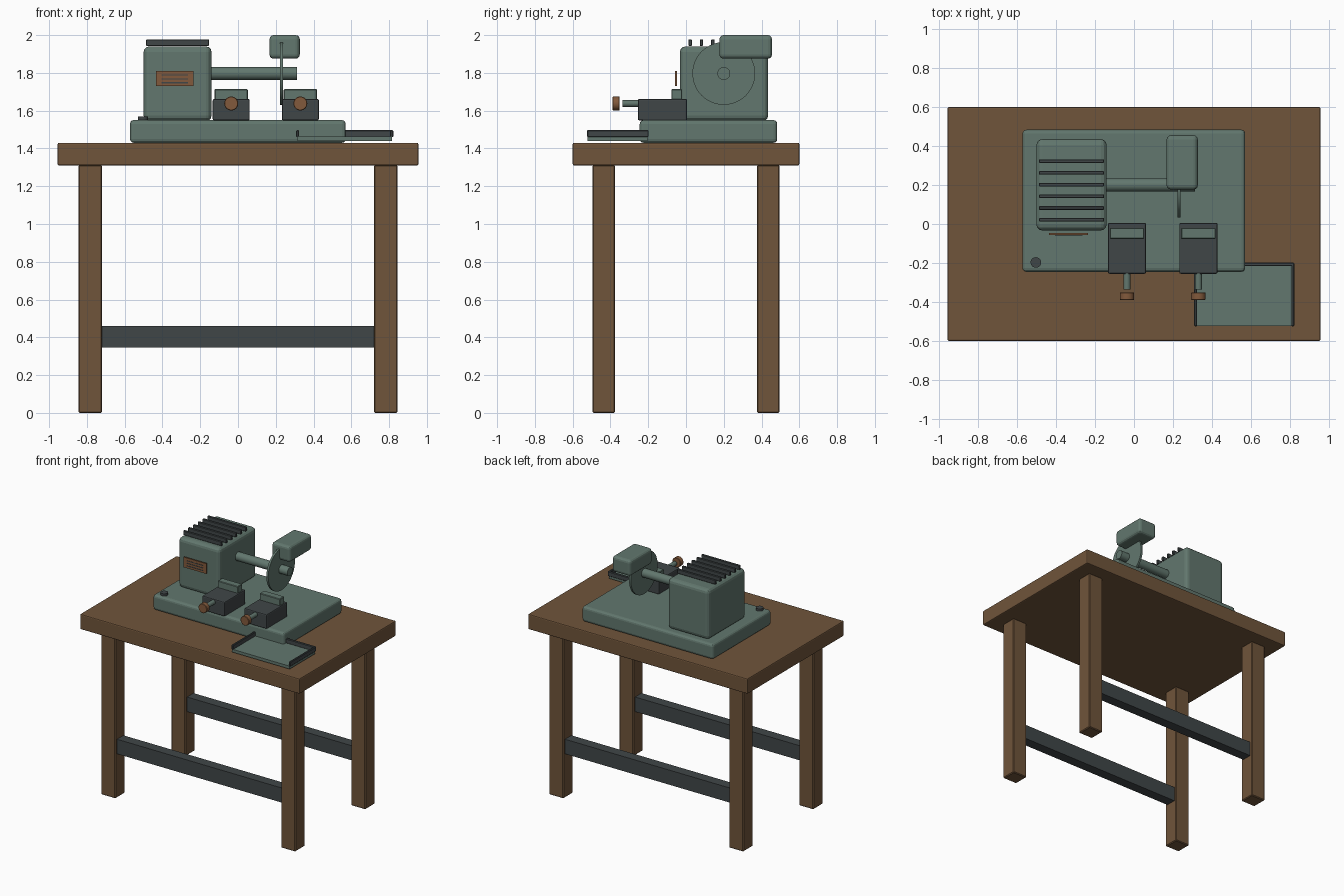
import bpy
import math
from mathutils import Vector

if "Cube" in bpy.data.objects:
    bpy.data.objects.remove(bpy.data.objects["Cube"])


def material(name, rgb):
    m = bpy.data.materials.new(name)
    m.diffuse_color = (*rgb, 1)
    m.use_nodes = True
    m.node_tree.nodes["Principled BSDF"].inputs["Base Color"].default_value = m.diffuse_color
    return m


WOOD = material("brown_wood", (0.162, 0.090, 0.043))
GREEN = material("grey_green_paint", (0.122, 0.185, 0.156))
DARK = material("charcoal_metal", (0.051, 0.061, 0.064))
COPPER = material("copper_brown", (0.225, 0.102, 0.045))


def finish(ob, name, mat, bevel, segments):
    ob.name = name
    ob.data.materials.append(mat)
    if bevel:
        mod = ob.modifiers.new("edge", 'BEVEL')
        mod.width = bevel
        mod.segments = segments
        mod.limit_method = 'ANGLE'
        mod.angle_limit = math.radians(40)
    return ob


def box(name, x, y, z, mat, bevel=0.0, segments=2):
    """Box from (min, max) ranges on each axis."""
    lo, hi = Vector((x[0], y[0], z[0])), Vector((x[1], y[1], z[1]))
    bpy.ops.mesh.primitive_cube_add(size=1)
    ob = bpy.context.object
    size, mid = hi - lo, (hi + lo) / 2
    for v in ob.data.vertices:
        v.co = Vector(a * b for a, b in zip(v.co, size))
    ob.location = mid
    return finish(ob, name, mat, bevel, segments)


def rod(name, centre, radius, length, axis, mat, sides=24, bevel=0.0):
    """Cylinder along the named axis."""
    turn = {'X': (0, math.pi / 2, 0), 'Y': (math.pi / 2, 0, 0), 'Z': (0, 0, 0)}[axis]
    bpy.ops.mesh.primitive_cylinder_add(vertices=sides, radius=radius, depth=length,
                                        location=centre, rotation=turn)
    bpy.ops.object.shade_smooth_by_angle(angle=math.radians(35))
    return finish(bpy.context.object, name, mat, bevel, 1)


# Table
box("table_top", (-0.955, 0.955), (-0.6, 0.6), (1.31, 1.43), WOOD, 0.008)
for sx in (-1, 1):
    for sy in (-1, 1):
        x = sorted((sx * 0.72, sx * 0.845))
        y = sorted((sy * 0.375, sy * 0.495))
        box("table_leg", x, y, (0, 1.312), WOOD, 0.006, 1)
for sy in (-1, 1):
    y = sorted((sy * 0.395, sy * 0.475))
    box("cross_rail", (-0.722, 0.722), y, (0.345, 0.46), DARK)

# Machine bed and motor housing
box("machine_base", (-0.572, 0.57), (-0.245, 0.483), (1.43, 1.55), GREEN, 0.02, 3)
box("motor_housing", (-0.5, -0.14), (-0.033, 0.435), (1.545, 1.94), GREEN, 0.03, 3)
for i in range(6):
    y = 0.022 + i * 0.06
    box("cooling_fin", (-0.487, -0.153), (y - 0.009, y + 0.009), (1.943, 1.977), DARK, 0.003, 1)
rod("power_button", (-0.503, -0.197, 1.558), 0.027, 0.02, 'Z', DARK)

# Label plate with grooves
box("label_plate", (-0.435, -0.235), (-0.057, -0.047), (1.73, 1.81), COPPER)
for z in (1.748, 1.768, 1.788):
    box("label_groove", (-0.405, -0.265), (-0.059, -0.056), (z - 0.003, z + 0.003), DARK)

# Spindle, cutting disc and guard
rod("spindle", (0.085, 0.2, 1.797), 0.034, 0.455, 'X', GREEN, 32)
rod("cutting_disc", (0.231, 0.2, 1.797), 0.166, 0.016, 'X', GREEN, 56)
box("disc_guard", (0.167, 0.327), (0.177, 0.455), (1.875, 2.0), GREEN, 0.022, 3)

# Two clamps with jaw, screw and knob
for cx in (-0.036, 0.33):
    box("clamp_body", (cx - 0.098, cx + 0.098), (-0.255, 0.006), (1.548, 1.662), DARK, 0.008)
    box("clamp_jaw", (cx - 0.088, cx + 0.088), (-0.077, -0.02), (1.655, 1.714), GREEN, 0.004, 1)
    rod("clamp_screw", (cx, -0.29, 1.638), 0.018, 0.09, 'Y', GREEN)
    rod("clamp_knob", (cx, -0.37, 1.638), 0.037, 0.038, 'Y', COPPER, 28, 0.003)

# Catch tray, open at the front
box("tray_floor", (0.315, 0.815), (-0.522, -0.205), (1.44, 1.463), GREEN)
box("tray_back_wall", (0.31, 0.822), (-0.216, -0.198), (1.46, 1.497), DARK, 0.004, 1)
for name, x in (("tray_left_wall", (0.308, 0.324)), ("tray_right_wall", (0.806, 0.822))):
    box(name, x, (-0.524, -0.2), (1.46, 1.497), DARK, 0.004, 1)
